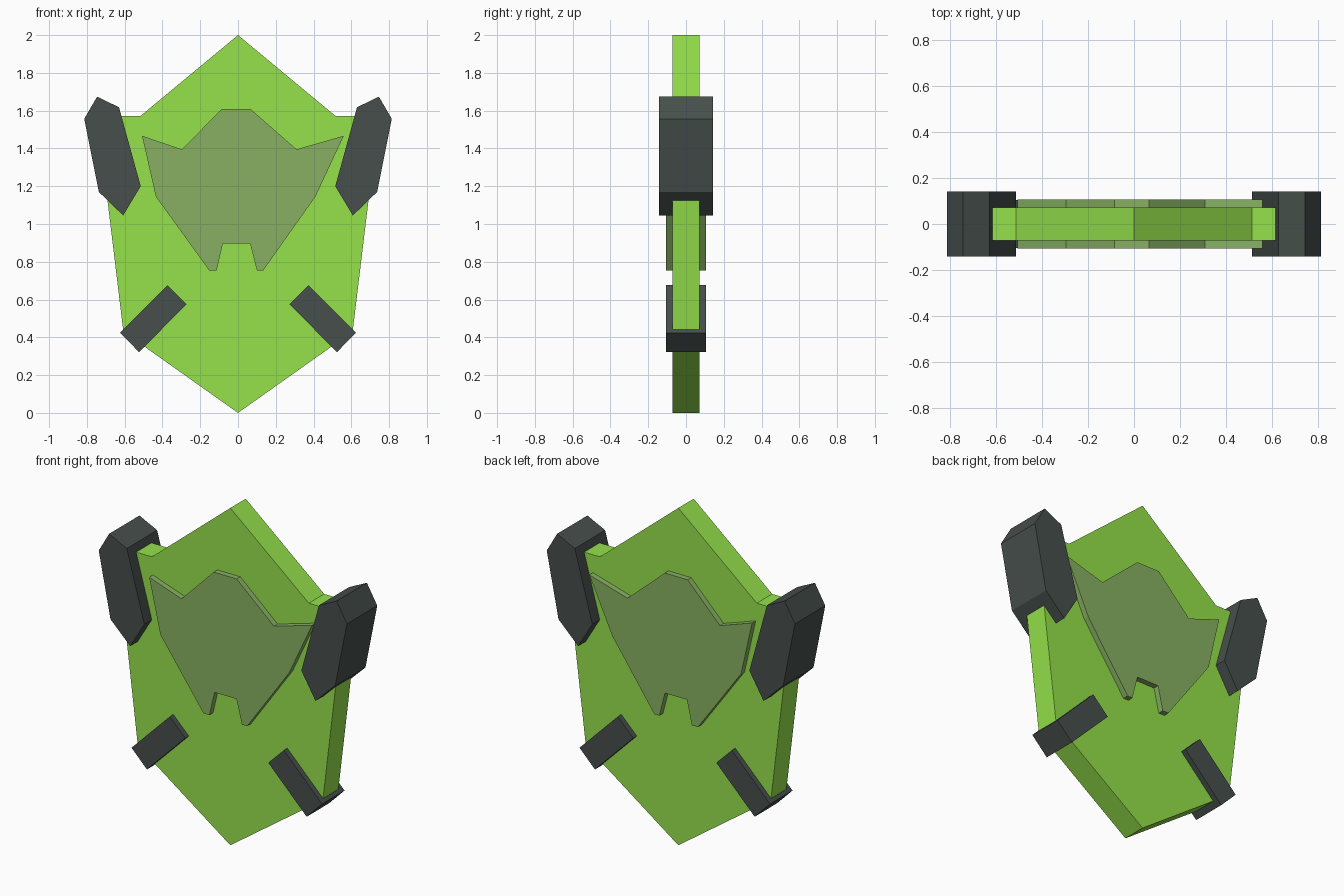
import bpy, bmesh

if "Cube" in bpy.data.objects:
    bpy.data.objects.remove(bpy.data.objects["Cube"])


def material(name, rgb):
    """Flat colour from 0-255 sRGB values, stored as linear."""
    mat = bpy.data.materials.new(name)
    lin = [((c / 255 + 0.055) / 1.055) ** 2.4 for c in rgb]
    mat.diffuse_color = (*lin, 1)
    mat.use_nodes = True
    mat.node_tree.nodes["Principled BSDF"].inputs["Base Color"].default_value = mat.diffuse_color
    return mat


def plate(name, outline, half_depth, mat):
    """Extrude a front-view (x, z) outline from -half_depth to +half_depth in y."""
    bm = bmesh.new()
    face = bm.faces.new([bm.verts.new((x, -half_depth, z)) for x, z in outline])
    out = bmesh.ops.extrude_face_region(bm, geom=[face], use_keep_orig=True)
    verts = [g for g in out["geom"] if isinstance(g, bmesh.types.BMVert)]
    bmesh.ops.translate(bm, verts=verts, vec=(0, 2 * half_depth, 0))
    bmesh.ops.recalc_face_normals(bm, faces=bm.faces)
    mesh = bpy.data.meshes.new(name)
    bm.to_mesh(mesh)
    bm.free()
    mesh.materials.append(mat)
    obj = bpy.data.objects.new(name, mesh)
    bpy.context.collection.objects.link(obj)
    return obj


def mirrored(points):
    return [(-x, z) for x, z in reversed(points)]


green = material("leaf green", (149, 226, 75))
olive = material("muted olive", (135, 176, 98))
grey = material("dark grey", (70, 79, 75))

# Shield body: right half of the outline, mirrored to the left
side = [(0.607, 0.43), (0.745, 1.573), (0.515, 1.573)]
plate("shield_body", [(0, 0)] + side + [(0, 2)] + mirrored(side), 0.072, green)

# Raised emblem, slightly off-centre, passing through to the back
emblem = [(-0.085, 1.61), (0.065, 1.61), (0.31, 1.395), (0.56, 1.467),
          (0.41, 1.145), (0.134, 0.755), (0.1, 0.755), (0.064, 0.898),
          (-0.08, 0.898), (-0.113, 0.755), (-0.153, 0.755), (-0.435, 1.145),
          (-0.508, 1.467), (-0.297, 1.395)]
plate("emblem", emblem, 0.106, olive)

# Shoulder guards and lower clasps on both sides
guard = [(0.746, 1.674), (0.814, 1.557), (0.737, 1.17),
         (0.608, 1.045), (0.515, 1.2), (0.63, 1.618)]
clasp = [(0.374, 0.676), (0.625, 0.424), (0.524, 0.322), (0.272, 0.575)]
for label, shape in (("right", lambda p: p), ("left", mirrored)):
    plate(label + "_shoulder_guard", shape(guard), 0.142, grey)
    plate(label + "_lower_clasp", shape(clasp), 0.105, grey)
